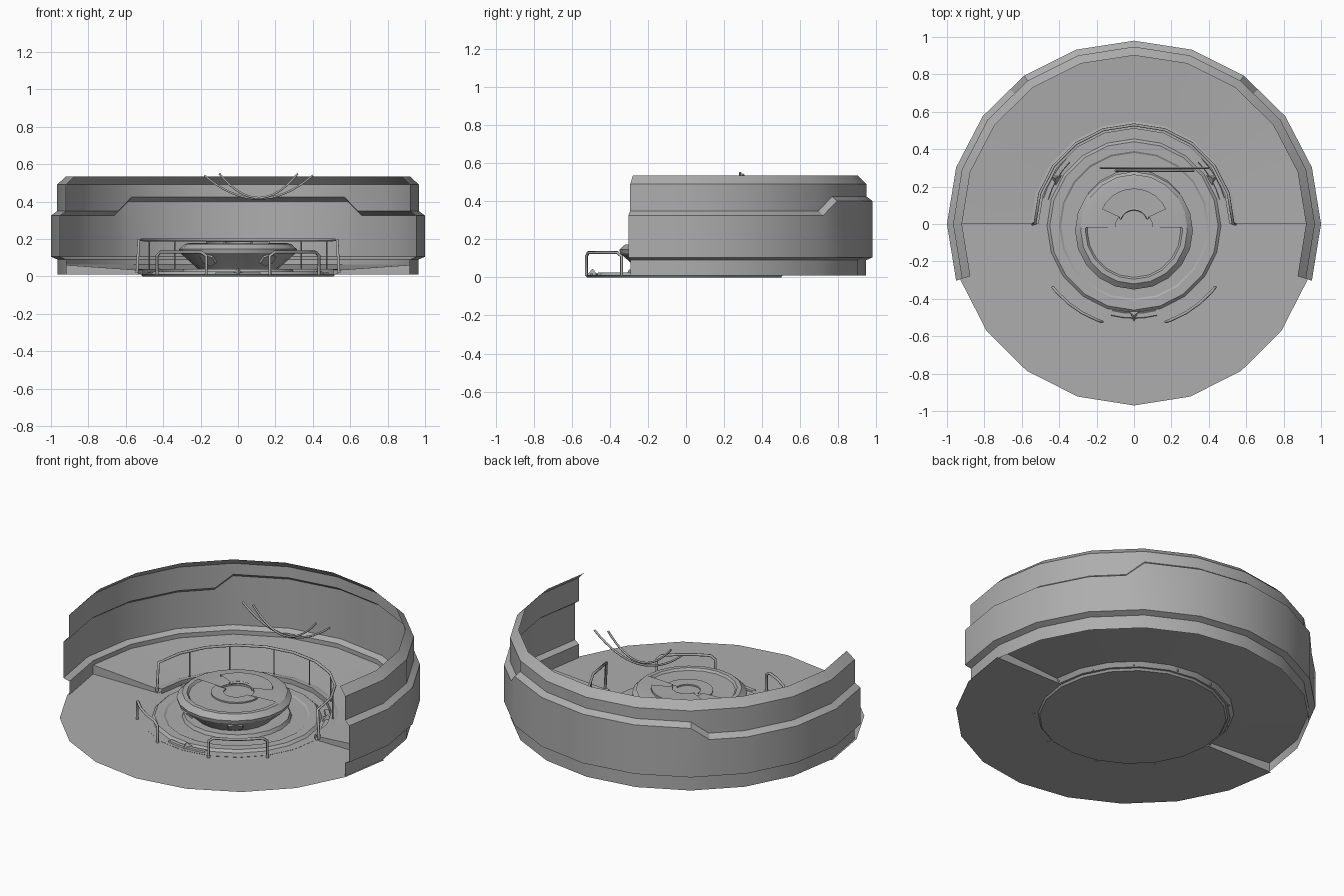
import bpy, bmesh
from math import sin, cos, radians, pi
from mathutils import Vector, Matrix

cube = bpy.data.objects.get("Cube")
if cube:
    bpy.data.objects.remove(cube)

grey = bpy.data.materials.new("concrete_grey")
grey.use_nodes = True
colour = (0.42, 0.42, 0.42, 1)
grey.diffuse_color = colour
grey.node_tree.nodes["Principled BSDF"].inputs["Base Color"].default_value = colour
STEP = 18
SQUASH = 0.98


def finish(obj, smooth=True):
    obj.data.materials.append(grey)
    if smooth:
        bpy.ops.object.select_all(action="DESELECT")
        obj.select_set(True)
        bpy.context.view_layer.objects.active = obj
        bpy.ops.object.shade_smooth_by_angle(angle=radians(25))
    return obj


def from_bmesh(name, bm, smooth=True):
    bmesh.ops.remove_doubles(bm, verts=bm.verts, dist=0.0001)
    bmesh.ops.recalc_face_normals(bm, faces=bm.faces)
    mesh = bpy.data.meshes.new(name)
    bm.to_mesh(mesh)
    bm.free()
    obj = bpy.data.objects.new(name, mesh)
    bpy.context.collection.objects.link(obj)
    return finish(obj, smooth)


def sweep(name, profile, angles, squash=1.0, centre=0.0):
    """Turn a (radius, height) profile, or a profile per angle, about z."""
    bm = bmesh.new()
    rows = []
    for a in angles:
        pts = profile(a) if callable(profile) else profile
        c, s = cos(radians(a)), sin(radians(a))
        rows.append([bm.verts.new((r * c, r * s * squash + centre, z)) for r, z in pts])
    for p, q in zip(rows, rows[1:]):
        for i in range(len(p) - 1):
            bm.faces.new((p[i], q[i], q[i + 1], p[i + 1]))
    return from_bmesh(name, bm)


def arc(a, b, step=STEP):
    n = max(1, round((b - a) / step))
    return [a + (b - a) * i / n for i in range(n + 1)]


def tube(name, points, radius):
    curve = bpy.data.curves.new(name, "CURVE")
    curve.dimensions = "3D"
    curve.bevel_depth = radius
    curve.bevel_resolution = 1
    curve.use_fill_caps = True
    line = curve.splines.new("POLY")
    line.points.add(len(points) - 1)
    for p, co in zip(line.points, points):
        p.co = (*co, 1)
    obj = bpy.data.objects.new(name, curve)
    bpy.context.collection.objects.link(obj)
    return finish(obj, False)


def polar(r, a, z):
    return (r * cos(radians(a)), r * sin(radians(a)), z)


# Outer wall: thin stepped shell, with the middle band taller at the back
def wall_profile(a):
    top = 0.4 if 53 < a < 127 else 0.325
    return [(0.965, 0.01), (0.965, 0.09), (1, 0.105), (1, top),
            (0.967, top + 0.024), (0.967, 0.49), (0.92, 0.535)]


def chord_radius(a):
    # keeps extra columns on the flat side between two corners
    return cos(radians(9)) / cos(radians(a % STEP - 9))


def wall_on_chord(a):
    return [(r * chord_radius(a), z) for r, z in wall_profile(a)]


sweep("outer_wall", wall_on_chord, sorted(arc(-18, 198) + [48, 132]), SQUASH)

# Floors: low in front, raised and sloping up behind
sweep("front_floor", [(0.51, 0.01), (0.975, 0.01)], arc(180, 360), 0.995)
sweep("back_floor", [(0.5, 0.01), (0.53, 0.012), (0.55, 0.035), (0.965, 0.064)],
      arc(0, 180), SQUASH)
for side, name in ((1, "left_step"), (-1, "right_step")):
    bm = bmesh.new()
    bm.faces.new([bm.verts.new((side * x, 0, z)) for x, z in
                  ((0.53, 0.01), (0.965, 0.01), (0.965, 0.064), (0.55, 0.035))])
    from_bmesh(name, bm)

# Round stage with low concentric steps
full = arc(0, 360)
sweep("stage_base", [(0, 0), (0.51, 0), (0.52, 0.012), (0.465, 0.012),
                     (0.45, 0.026), (0.4, 0.026), (0.39, 0.02), (0.3, 0.02),
                     (0.29, 0.04), (0, 0.04)], full, 1, -0.01)

# Central bowl shaped desk
sweep("desk_bowl", [(0.21, 0.035), (0.225, 0.05), (0.31, 0.125), (0.315, 0.145),
                    (0.285, 0.172), (0.26, 0.172), (0.25, 0.16), (0, 0.16)],
      full, 1, -0.035)
sweep("desk_back_top", [(0.1, 0.16), (0.1, 0.172), (0.26, 0.178), (0.285, 0.172)],
      arc(0, 180), 1, -0.02)
sweep("desk_console", [(0.08, 0.175), (0.08, 0.186), (0.19, 0.188), (0.19, 0.176)],
      arc(25, 155, 13))
sweep("front_seat_ring", [(0.07, 0.16), (0.07, 0.168), (0.14, 0.168), (0.14, 0.16)],
      arc(180, 360), 1, -0.015)
tube("console_edge", [polar(0.08, a, 0.18) for a in arc(20, 160)], 0.007)

# Six sided plates on the sloping side of the bowl
for side, name in ((54, "right_hex_plate"), (-54, "left_hex_plate"),
                   (126, "back_left_hex_plate"), (-126, "front_hex_plate")):
    a = radians(side)
    normal = Vector((cos(a), sin(a), -1.0)).normalized()
    bm = bmesh.new()
    place = Matrix.Translation((0.27 * cos(a), 0.27 * sin(a) - 0.035, 0.09))
    bmesh.ops.create_cone(bm, cap_ends=True, segments=6, radius1=0.05, radius2=0.045,
                          depth=0.016,
                          matrix=place @ normal.to_track_quat("Z", "Y").to_matrix().to_4x4())
    from_bmesh(name, bm, False)

# Long railing round the back of the stage
rail = [polar(0.53, a, 0.195) for a in arc(0, 180)]
tube("back_railing", [polar(0.54, 0, 0.02)] + rail + [polar(0.54, 180, 0.02)], 0.008)
for i, a in enumerate((25, 50, 77, 103, 130, 155)):
    tube("back_railing_post_%d" % (i + 1), [polar(0.525, a, 0.195), polar(0.525, a, 0.015)], 0.004)
sweep("back_kerb", [(0.51, 0.01), (0.51, 0.04), (0.535, 0.04), (0.55, 0.035)], arc(0, 180))

# Two short railings at the front
for name, a, b in (("front_left_railing", -72, -38), ("front_right_railing", 218, 252)):
    top = [polar(0.55, t, 0.13) for t in arc(a + 3, b - 3, 10)]
    tube(name, [polar(0.55, a, 0.008), polar(0.55, a, 0.11)] + top
         + [polar(0.55, b, 0.11), polar(0.55, b, 0.008)], 0.008)

# Three pointed markers and floor strips evenly spaced round the stage
for i, a in enumerate((30, 150, 270)):
    bm = bmesh.new()
    turn = Matrix.Rotation(radians(a), 4, "Z")
    tip, wing, foot = (0.465, 0.49, 0.52), 0.03, 0.014
    corners = [(tip[0], wing, foot), (tip[0], -wing, foot), (tip[2], 0, foot)]
    peak = bm.verts.new(turn @ Vector((tip[1], 0, 0.045)))
    base = [bm.verts.new(turn @ Vector(c)) for c in corners]
    bm.faces.new(base)
    for j in range(3):
        bm.faces.new((base[j], base[(j + 1) % 3], peak))
    from_bmesh("stage_marker_%d" % (i + 1), bm, False)
    sweep("stage_strip_%d" % (i + 1), [(0.475, 0.012), (0.478, 0.02), (0.502, 0.02), (0.505, 0.012)],
          arc(a - 14, a + 14, 7))

# Two hanging curved strips above the stage
for name, mid, half, low, high, y in (("back_hanging_strip", 0.11, 0.29, 0.415, 0.54, 0.3),
                                      ("front_hanging_strip", 0.11, 0.21, 0.42, 0.55, 0.285)):
    ts = [i / 8 - 1 for i in range(17)]
    tube(name, [(mid + half * t, y, low + (high - low) * t * t) for t in ts], 0.006)
